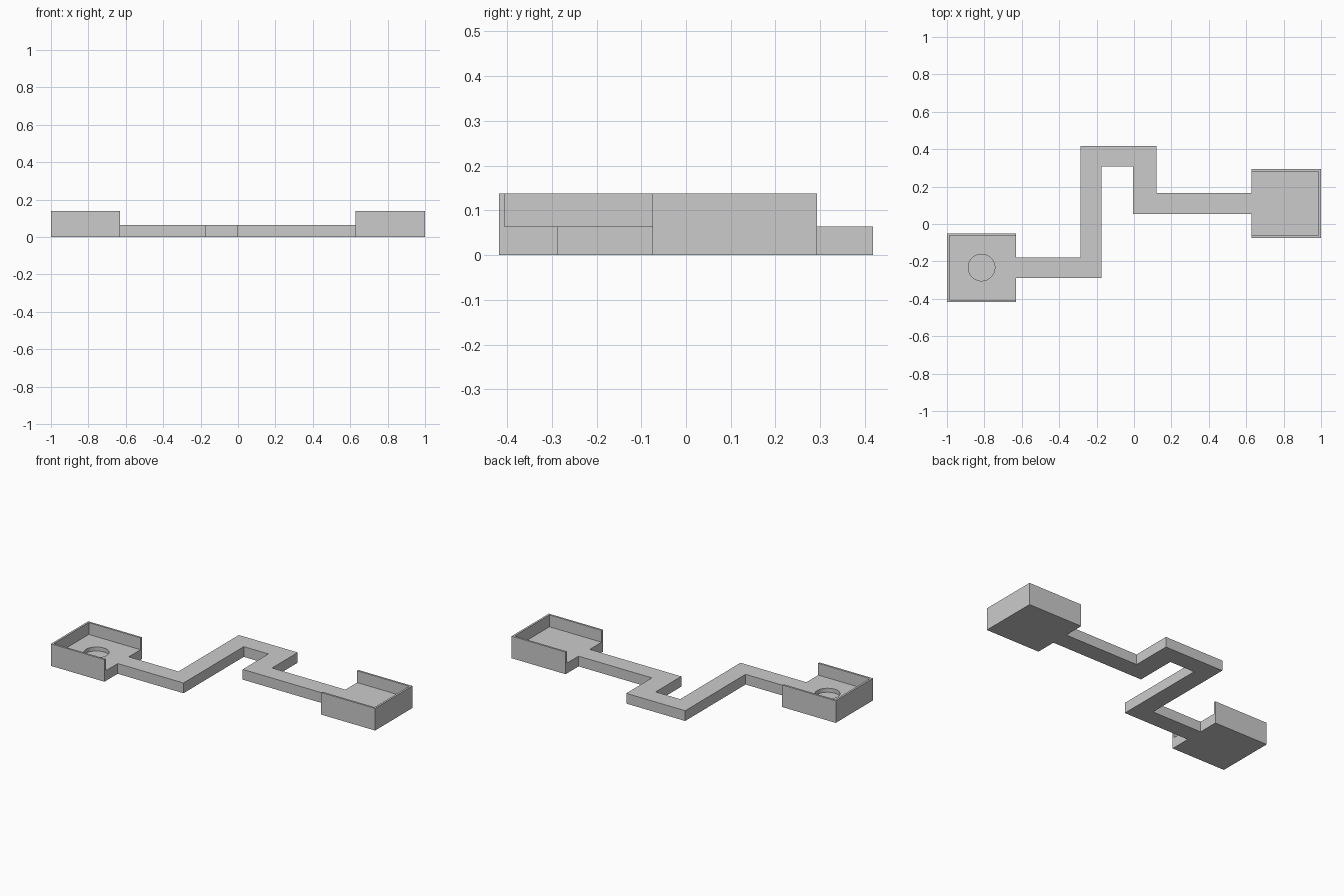
import bpy, bmesh
from math import cos, sin, tau

if "Cube" in bpy.data.objects:
    bpy.data.objects.remove(bpy.data.objects["Cube"])

FLOOR, TOP, WALL = 0.064, 0.138, 0.0125


def extrude_outline(name, points, z0, z1):
    """Closed prism from a counter-clockwise plan outline."""
    bm = bmesh.new()
    face = bm.faces.new([bm.verts.new((x, y, z0)) for x, y in points])
    out = bmesh.ops.extrude_face_region(bm, geom=[face])
    verts = [v for v in out["geom"] if isinstance(v, bmesh.types.BMVert)]
    bmesh.ops.translate(bm, verts=verts, vec=(0, 0, z1 - z0))
    bmesh.ops.recalc_face_normals(bm, faces=bm.faces)
    mesh = bpy.data.meshes.new(name)
    bm.to_mesh(mesh)
    bm.free()
    ob = bpy.data.objects.new(name, mesh)
    bpy.context.collection.objects.link(ob)
    return ob


def rim(name, closed_x, open_x, y0, y1):
    """Thin U-shaped wall, open on the channel side."""
    w = WALL if open_x > closed_x else -WALL
    extrude_outline(name, [
        (open_x, y0), (closed_x, y0), (closed_x, y1), (open_x, y1),
        (open_x, y1 - WALL), (closed_x + w, y1 - WALL),
        (closed_x + w, y0 + WALL), (open_x, y0 + WALL)], FLOOR, TOP)


# Floor of both trays and the zigzag arm between them
base = extrude_outline("base_track", [
    (-1, -0.418), (-0.63, -0.418), (-0.63, -0.288), (-0.175, -0.288),
    (-0.175, 0.307), (-0.005, 0.307), (-0.005, 0.054), (0.627, 0.054),
    (0.627, -0.075), (1, -0.075), (1, 0.293), (0.627, 0.293),
    (0.627, 0.165), (0.12, 0.165), (0.12, 0.418), (-0.287, 0.418),
    (-0.287, -0.178), (-0.63, -0.178), (-0.63, -0.05), (-1, -0.05)], 0, FLOOR)

# Round recess in the left tray floor
circle = [(-0.815 + 0.071 * cos(tau * i / 48), -0.233 + 0.071 * sin(tau * i / 48))
          for i in range(48)]
cutter = extrude_outline("recess_cutter", circle, FLOOR - 0.025, FLOOR + 0.05)
cutter.hide_render = True
cutter.hide_set(True)
cut = base.modifiers.new("recess", 'BOOLEAN')
cut.operation = 'DIFFERENCE'
cut.solver = 'EXACT'
cut.object = cutter

# Tray walls
rim("left_tray_wall", -1, -0.63, -0.418, -0.05)
rim("right_tray_wall", 1, 0.627, -0.075, 0.293)
